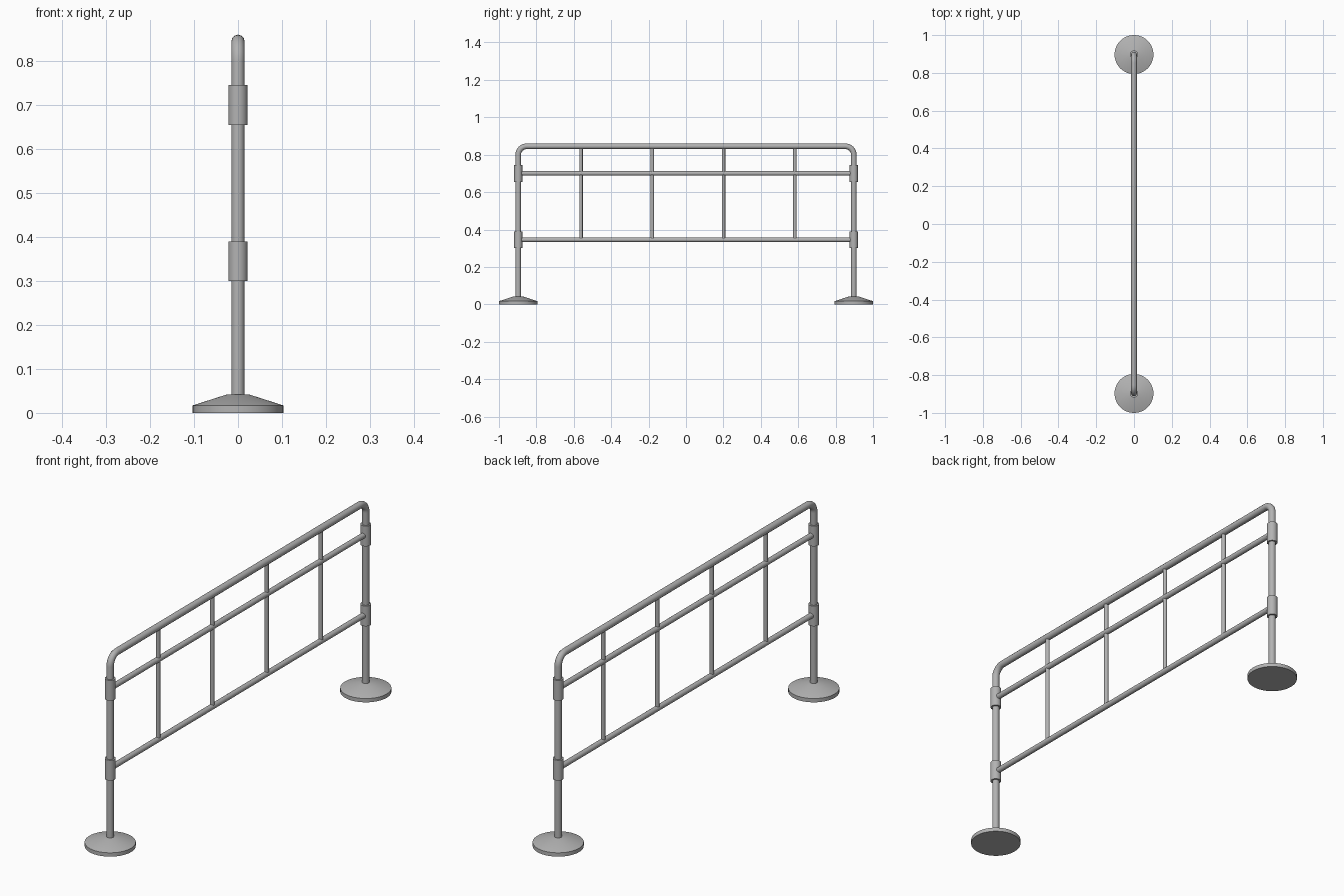
import bpy
import math
from mathutils import Vector

if "Cube" in bpy.data.objects:
    bpy.data.objects.remove(bpy.data.objects["Cube"])

steel = bpy.data.materials.new("grey_steel")
steel.use_nodes = True
GREY = (0.45, 0.45, 0.45, 1)
steel.diffuse_color = GREY
steel.node_tree.nodes["Principled BSDF"].inputs["Base Color"].default_value = GREY

POST_Y = 0.897
LOW_Z, MID_Z, TOP_Z = 0.345, 0.70, 0.845


def finish(obj, name):
    obj.name = name
    obj.data.name = name
    obj.data.materials.clear()
    obj.data.materials.append(steel)
    bpy.ops.object.select_all(action="DESELECT")
    obj.select_set(True)
    bpy.context.view_layer.objects.active = obj
    bpy.ops.object.shade_smooth_by_angle(angle=math.radians(35))


def tube(name, start, end, radius, sides=24):
    """Capped cylinder between two points."""
    a, b = Vector(start), Vector(end)
    axis = b - a
    bpy.ops.mesh.primitive_cylinder_add(
        vertices=sides, radius=radius, depth=axis.length, location=(a + b) / 2,
        rotation=axis.to_track_quat("Z", "Y").to_euler())
    finish(bpy.context.object, name)


# Bent outer frame: both posts and the top rail in one pipe
BEND, STEPS = 0.045, 8
path = [(0, -POST_Y, 0.02)]
for side in (-1, 1):
    arc = []
    for i in range(STEPS + 1):
        t = math.pi / 2 * i / STEPS
        arc.append((0, side * (POST_Y - BEND + BEND * math.cos(t)),
                    TOP_Z - BEND + BEND * math.sin(t)))
    path += arc if side < 0 else arc[::-1]
path.append((0, POST_Y, 0.02))

curve = bpy.data.curves.new("outer_frame", "CURVE")
curve.dimensions = "3D"
curve.bevel_depth = 0.015
curve.bevel_resolution = 4
curve.use_fill_caps = True
spline = curve.splines.new("POLY")
spline.points.add(len(path) - 1)
for point, co in zip(spline.points, path):
    point.co = (*co, 1)
frame = bpy.data.objects.new("outer_frame", curve)
bpy.context.collection.objects.link(frame)
bpy.ops.object.select_all(action="DESELECT")
frame.select_set(True)
bpy.context.view_layer.objects.active = frame
bpy.ops.object.convert(target="MESH")
finish(bpy.context.object, "outer_frame")

# Horizontal rails
for name, z in (("lower_rail", LOW_Z), ("middle_rail", MID_Z)):
    tube(name, (0, -POST_Y, z), (0, POST_Y, z), 0.012)

# Upright bars
for i in range(4):
    y = -0.561 + 0.381 * i
    tube(f"upright_bar_{i + 1}", (0, y, LOW_Z), (0, y, TOP_Z), 0.009)

# Feet and rail sleeves on each post
for end, side in (("front", -1), ("back", 1)):
    y = side * POST_Y
    for level, z in (("lower", LOW_Z), ("upper", MID_Z)):
        tube(f"{end}_{level}_sleeve", (0, y, z - 0.045), (0, y, z + 0.045), 0.022)
    tube(f"{end}_foot_disc", (0, y, 0), (0, y, 0.017), 0.103, 48)
    bpy.ops.mesh.primitive_cone_add(vertices=48, radius1=0.103, radius2=0.025,
                                    depth=0.025, location=(0, y, 0.0295))
    finish(bpy.context.object, f"{end}_foot_cone")
